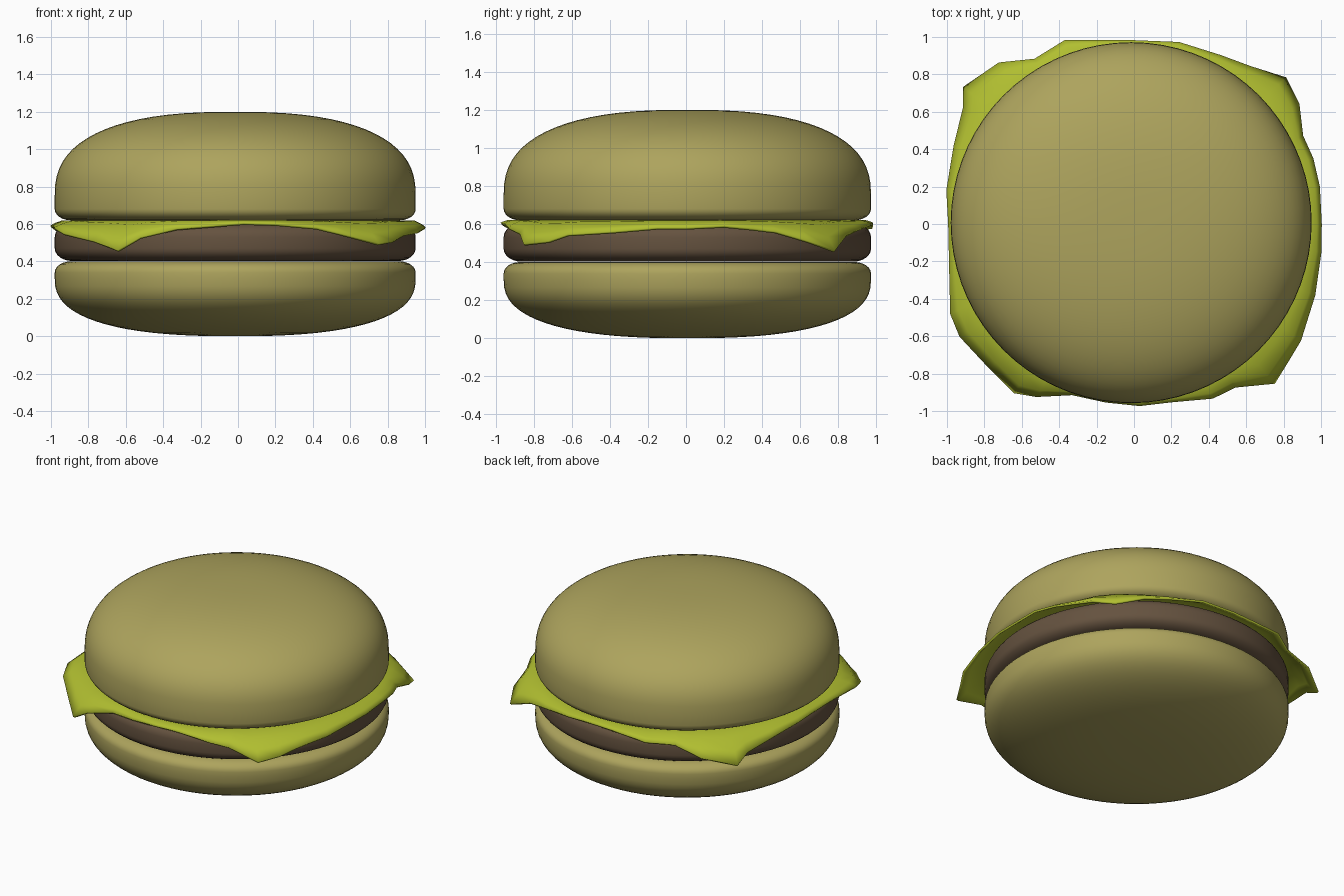
import bpy, bmesh
from math import sin, cos, pi, atan2, hypot

if "Cube" in bpy.data.objects:
    bpy.data.objects.remove(bpy.data.objects["Cube"])

CX, CY, R = -0.015, 0.007, 0.965


def material(name, rgb):
    m = bpy.data.materials.new(name)
    m.diffuse_color = (*rgb, 1)
    m.use_nodes = True
    m.node_tree.nodes["Principled BSDF"].inputs["Base Color"].default_value = m.diffuse_color
    return m


def finish(name, bm, mat):
    bmesh.ops.recalc_face_normals(bm, faces=bm.faces)
    for f in bm.faces:
        f.smooth = True
    me = bpy.data.meshes.new(name)
    bm.to_mesh(me)
    bm.free()
    me.materials.append(mat)
    ob = bpy.data.objects.new(name, me)
    bpy.context.collection.objects.link(ob)
    return ob


def bridge(bm, a, b):
    n = len(a)
    for i in range(n):
        bm.faces.new((a[i], a[(i + 1) % n], b[(i + 1) % n], b[i]))


def cap(bm, ring, z):
    c = bm.verts.new((CX, CY, z))
    for i in range(len(ring)):
        bm.faces.new((ring[i], ring[(i + 1) % len(ring)], c))


def arc(inner, z_side, z_end, power, steps):
    """Superellipse quarter from the side wall (r = R) towards radius inner."""
    pts = []
    for i in range(steps + 1):
        t = i / steps * pi / 2 * (0.97 if inner == 0 else 1)
        pts.append((inner + (R - inner) * max(cos(t), 0) ** (2 / power),
                    z_side + (z_end - z_side) * sin(t) ** (2 / power)))
    return pts


def lathe(name, lower, upper, mat, seg=72):
    profile = lower[::-1] + upper
    bm = bmesh.new()
    rings = [[bm.verts.new((CX + r * cos(2 * pi * i / seg), CY + r * sin(2 * pi * i / seg), z))
              for i in range(seg)] for r, z in profile]
    for a, b in zip(rings, rings[1:]):
        bridge(bm, a, b)
    cap(bm, rings[0], profile[0][1])
    cap(bm, rings[-1], profile[-1][1])
    return finish(name, bm, mat)


bun = material("bun", (0.42, 0.37, 0.11))
meat = material("meat", (0.13, 0.085, 0.05))
leaf = material("leaf", (0.44, 0.52, 0.03))

# Buns and patty
lathe("bottom_bun", arc(0, 0.31, 0.0, 2.5, 18), arc(0.88, 0.34, 0.40, 2, 6), bun)
lathe("patty", arc(0.87, 0.47, 0.402, 2, 6), arc(0.87, 0.53, 0.605, 2, 6), meat)
lathe("top_bun", arc(0.88, 0.68, 0.62, 2, 6), arc(0, 0.75, 1.2, 2.5, 18), bun)

# Lettuce rim: x, y, z round the draped edge
rim = [
    (1.0, 0.0, .57), (0.99, 0.2, .58), (0.955, 0.35, .565), (0.9, 0.47, .55),
    (0.88, 0.64, .50), (0.81, 0.78, .45), (0.62, 0.84, .53), (0.46, 0.9, .56),
    (0.24, 0.97, .59), (0.0, 0.98, .595), (-0.2, 0.98, .585), (-0.37, 0.98, .575),
    (-0.53, 0.88, .56), (-0.72, 0.86, .51), (-0.91, 0.73, .46), (-0.91, 0.62, .51),
    (-0.96, 0.42, .55), (-1.0, 0.18, .58), (-0.99, 0.0, .58), (-0.985, -0.25, .58),
    (-0.98, -0.48, .57), (-0.93, -0.6, .54), (-0.77, -0.77, .50), (-0.64, -0.9, .45),
    (-0.52, -0.92, .52), (-0.33, -0.91, .565), (-0.15, -0.95, .58), (0.03, -0.97, .595),
    (0.2, -0.95, .59), (0.42, -0.93, .57), (0.54, -0.87, .54), (0.75, -0.85, .485),
    (0.83, -0.72, .50), (0.89, -0.62, .535), (0.965, -0.38, .55), (0.998, -0.15, .57),
]
bm = bmesh.new()
rings = []
for r in (0.45, 0.9):
    rings.append([bm.verts.new((CX + r * cos(atan2(y, x)), CY + r * sin(atan2(y, x)), 0.613))
                  for x, y, z in rim])
for t in (0.35, 0.7, 1.0):
    ring = []
    for x, y, z in rim:
        a, d = atan2(y, x), hypot(x, y)
        r0 = 0.9
        r = r0 + (d - r0) * t ** 0.8
        ring.append(bm.verts.new((r * cos(a), r * sin(a), 0.618 + (z + 0.006 - 0.618) * t ** 1.7)))
    rings.append(ring)
for a, b in zip(rings, rings[1:]):
    bridge(bm, a, b)
cap(bm, rings[0], 0.613)
lettuce = finish("lettuce", bm, leaf)
mod = lettuce.modifiers.new("thickness", 'SOLIDIFY')
mod.thickness = 0.014
mod.offset = 0
